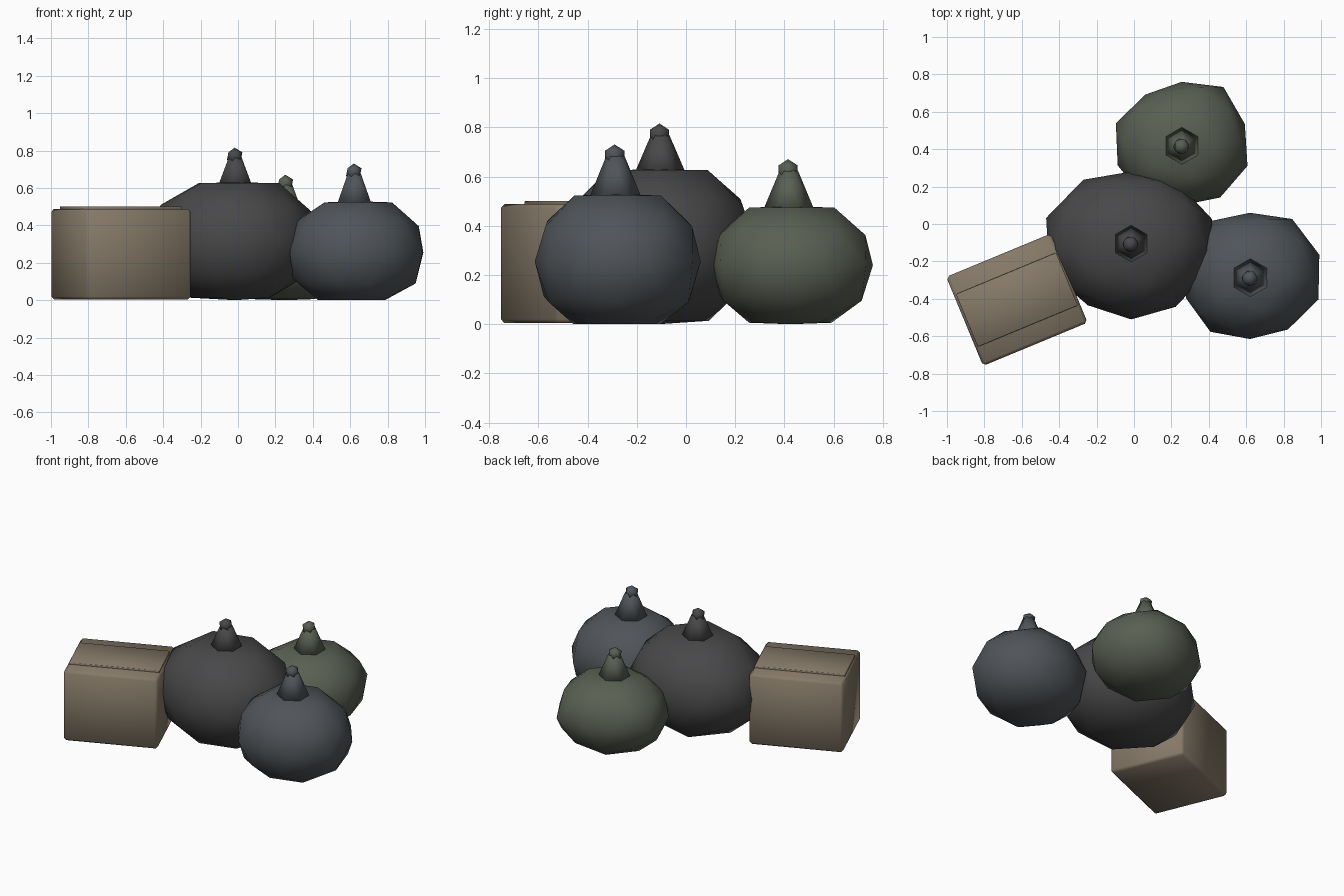
import bpy, math

if "Cube" in bpy.data.objects:
    bpy.data.objects.remove(bpy.data.objects["Cube"])

def material(name, rgb):
    m = bpy.data.materials.new(name)
    m.diffuse_color = (*rgb, 1)
    m.use_nodes = True
    m.node_tree.nodes["Principled BSDF"].inputs["Base Color"].default_value = m.diffuse_color
    return m

def finish(name, mat):
    ob = bpy.context.object
    ob.name = name
    ob.data.materials.append(mat)
    bpy.ops.object.shade_smooth()
    return ob

# Sagging bag: an icosphere with a lumpy outline (radii every 36 degrees) and flattened ends
def bag(name, mat, x, y, z, zs, top, radii):
    bpy.ops.mesh.primitive_ico_sphere_add(subdivisions=2, radius=1)
    ob = finish(name + "_bag", mat)
    for v in ob.data.vertices:
        a = (math.degrees(math.atan2(v.co.y, v.co.x)) - 18) % 360 / 36
        i, f = int(a) % 10, a - int(a)
        r = radii[i] * (1 - f) + radii[(i + 1) % 10] * f
        h = min(max(z + v.co.z * zs, 0), top)
        v.co = (x + v.co.x * r, y + v.co.y * r, h)

# Gathered neck and tied knot
def neck(name, mat, x, y, base, knot_z):
    bpy.ops.mesh.primitive_cone_add(vertices=6, radius1=0.108, radius2=0.037,
                                    depth=knot_z - base,
                                    location=(x, y, (knot_z + base) / 2))
    finish(name + "_neck", mat)
    bpy.ops.mesh.primitive_ico_sphere_add(subdivisions=1, radius=0.046,
                                          location=(x - 0.003, y - 0.003, knot_z))
    finish(name + "_knot", mat)

black = material("black_plastic", (0.065, 0.065, 0.068))
blue = material("blue_grey_plastic", (0.08, 0.09, 0.1))
green = material("green_plastic", (0.1, 0.115, 0.085))
card = material("cardboard", (0.24, 0.195, 0.14))

bag("large", black, -0.015, -0.115, 0.32, 0.36, 0.63,
    [.455, .42, .395, .435, .478, .46, .395, .395, .405, .44])
neck("large", black, -0.015, -0.105, 0.605, 0.77)

bag("right", blue, 0.62, -0.285, 0.255, 0.315, 0.53,
    [.39, .385, .345, .37, .37, .36, .36, .33, .345, .385])
neck("right", blue, 0.622, -0.287, 0.51, 0.685)

bag("rear", green, 0.255, 0.425, 0.24, 0.275, 0.48,
    [.355, .38, .335, .33, .37, .36, .35, .325, .35, .37])
neck("rear", green, 0.256, 0.418, 0.455, 0.625)

# Cardboard box with a raised lid strip
def block(name, size, z, bevel):
    bpy.ops.mesh.primitive_cube_add(size=1, location=(-0.626, -0.405, z),
                                    rotation=(0, 0, math.radians(22.5)))
    ob = bpy.context.object
    ob.scale = size
    bpy.ops.object.transform_apply(location=False, rotation=False, scale=True)
    finish(name, card)
    b = ob.modifiers.new("bevel", 'BEVEL')
    b.width, b.segments = bevel, 1

block("cardboard_box", (0.605, 0.515, 0.485), 0.2465, 0.016)
block("box_lid_strip", (0.58, 0.305, 0.022), 0.491, 0.003)
